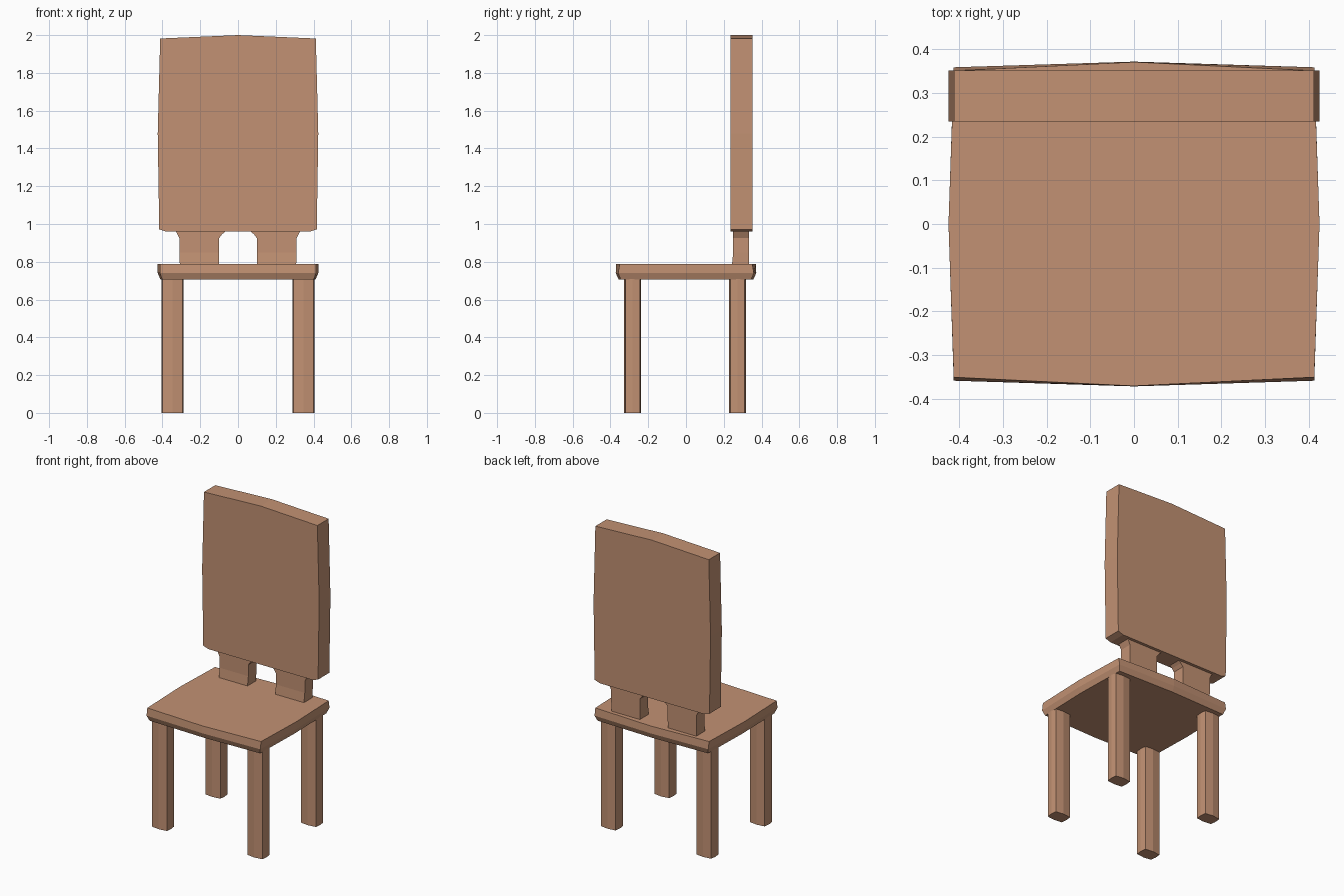
import bpy, bmesh

if "Cube" in bpy.data.objects:
    bpy.data.objects.remove(bpy.data.objects["Cube"])

wood = bpy.data.materials.new("warm wood")
wood.diffuse_color = (0.54, 0.285, 0.172, 1)
wood.use_nodes = True
wood.node_tree.nodes["Principled BSDF"].inputs["Base Color"].default_value = wood.diffuse_color


def loft(name, rings):
    """Skin a stack of equal-length closed rings and cap both ends."""
    bm = bmesh.new()
    loops = [[bm.verts.new(p) for p in ring] for ring in rings]
    n = len(rings[0])
    for a, b in zip(loops, loops[1:]):
        for i in range(n):
            j = (i + 1) % n
            bm.faces.new((a[i], a[j], b[j], b[i]))
    bm.faces.new(loops[0])
    bm.faces.new(loops[-1])
    bmesh.ops.recalc_face_normals(bm, faces=bm.faces)
    me = bpy.data.meshes.new(name)
    bm.to_mesh(me)
    bm.free()
    me.materials.append(wood)
    ob = bpy.data.objects.new(name, me)
    bpy.context.collection.objects.link(ob)
    return ob


def bulged(cx, cy, z, hx, hy, bx, by):
    """Rectangle whose four sides bow outward at their middles."""
    pts = [(-hx, -hy), (0, -hy - by), (hx, -hy), (hx + bx, 0),
           (hx, hy), (0, hy + by), (-hx, hy), (-hx - bx, 0)]
    return [(cx + x, cy + y, z) for x, y in pts]


# Seat: bowed slab, tucked in underneath
loft("seat", [bulged(0, 0, 0.705, 0.401, 0.345, 0.009, 0.011),
              bulged(0, 0, 0.74, 0.413, 0.359, 0.012, 0.013),
              bulged(0, 0, 0.788, 0.413, 0.351, 0.012, 0.02)])

# Backrest: bowed panel extruded front to back
half = [(0.38, 0.959), (0.417, 0.972), (0.425, 1.48), (0.412, 1.982)]
outline = half + [(0, 2.0)] + [(-x, z) for x, z in reversed(half)]
loft("backrest", [[(x, y, z) for x, z in outline] for y in (0.235, 0.352)])

for s, side in ((-1, "left"), (1, "right")):
    # Legs: square posts with slightly bowed faces
    for cy, end in ((-0.282, "front"), (0.273, "back")):
        loft(f"{end}_{side}_leg",
             [bulged(s * 0.347, cy, z, 0.054, 0.038, 0.004, 0.007)
              for z in (0.0, 0.71)])
    # Backrest supports: short posts flaring at the top
    rings = []
    for z, xi, xo, y0 in ((0.78, 0.102, 0.308, 0.243), (0.85, 0.1, 0.31, 0.25),
                          (0.925, 0.1, 0.31, 0.25), (0.945, 0.085, 0.32, 0.25),
                          (0.965, 0.062, 0.33, 0.25)):
        rings.append([(s * xi, y0, z), (s * xo, y0, z),
                      (s * xo, 0.333, z), (s * xi, 0.333, z)])
    loft(f"{side}_back_support", rings)
